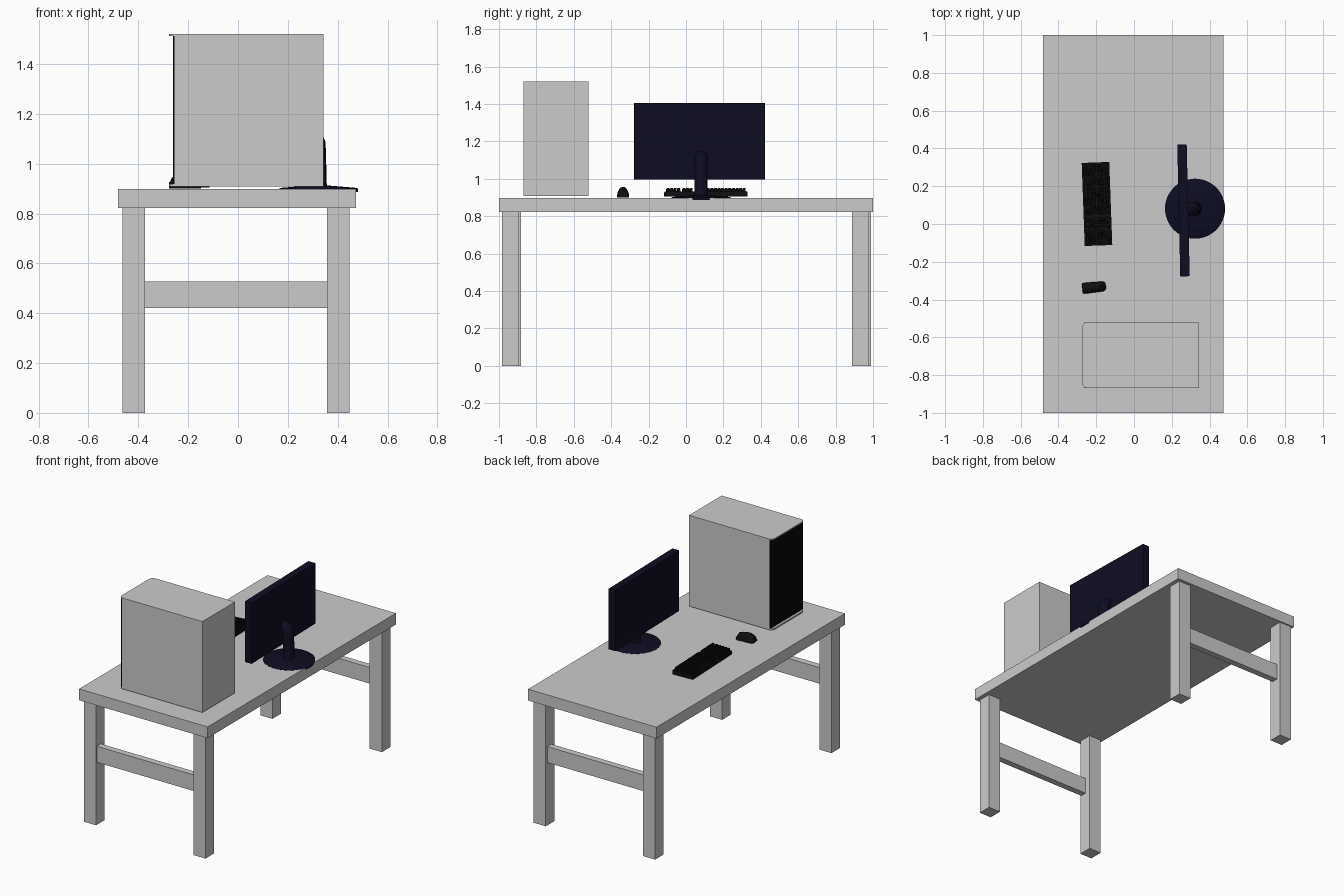
import bpy, bmesh, math
from mathutils import Matrix, Vector

if "Cube" in bpy.data.objects:
    bpy.data.objects.remove(bpy.data.objects["Cube"])


def material(name, rgb):
    m = bpy.data.materials.new(name)
    m.diffuse_color = (*rgb, 1)
    m.use_nodes = True
    m.node_tree.nodes["Principled BSDF"].inputs["Base Color"].default_value = m.diffuse_color
    return m


GREY = material("light_grey", (0.6, 0.6, 0.6))
NAVY = material("dark_navy", (0.004, 0.004, 0.016))
BLACK = material("black", (0.002, 0.002, 0.002))
SOFT = material("soft_black", (0.005, 0.005, 0.005))


def finish(name, bm, mat, smooth=False):
    bmesh.ops.recalc_face_normals(bm, faces=bm.faces)
    me = bpy.data.meshes.new(name)
    bm.to_mesh(me)
    bm.free()
    me.materials.append(mat)
    ob = bpy.data.objects.new(name, me)
    bpy.context.collection.objects.link(ob)
    if smooth:
        bpy.ops.object.select_all(action='DESELECT')
        ob.select_set(True)
        bpy.context.view_layer.objects.active = ob
        bpy.ops.object.shade_smooth_by_angle(angle=math.radians(40))
    return ob


def add_box(bm, x0, x1, y0, y1, z0, z1):
    m = Matrix.Translation(((x0 + x1) / 2, (y0 + y1) / 2, (z0 + z1) / 2)) \
        @ Matrix.Diagonal((x1 - x0, y1 - y0, z1 - z0, 1))
    return bmesh.ops.create_cube(bm, size=1, matrix=m)['verts']


def box(name, mat, *dims):
    bm = bmesh.new()
    add_box(bm, *dims)
    return finish(name, bm, mat)


def loft(name, rings, mat):
    """Skin a list of equal-length rings and cap both ends."""
    bm = bmesh.new()
    rows = [[bm.verts.new(p) for p in r] for r in rings]
    n = len(rows[0])
    for a, b in zip(rows, rows[1:]):
        for i in range(n):
            bm.faces.new((a[i], a[(i + 1) % n], b[(i + 1) % n], b[i]))
    bm.faces.new(rows[0])
    bm.faces.new(rows[-1])
    return finish(name, bm, mat, True)


# Table: top, four legs, two end rails
box("table_top", GREY, -0.481, 0.474, -1, 1, 0.822, 0.898)
for side, x0, shift in (("left", -0.464, 0.011), ("right", 0.357, 0)):
    for end, y0 in (("front", -0.984), ("back", 0.888)):
        box(f"{end}_{side}_leg", GREY, x0, x0 + 0.09,
            y0 + shift, y0 + shift + 0.091, 0, 0.822)
box("front_rail", GREY, -0.374, 0.357, -0.965, -0.922, 0.42, 0.528)
box("back_rail", GREY, -0.374, 0.357, 0.917, 0.96, 0.42, 0.528)

# Computer case: body, black front, rounded lips above and below the front
box("case_body", GREY, -0.254, 0.343, -0.868, -0.522, 0.909, 1.52)
box("case_front_panel", BLACK, -0.261, -0.254, -0.868, -0.522, 0.919, 1.512)


def case_lip(name, z0, z1):
    r = 0.035
    pts = [(-0.252, -0.868), (-0.252, -0.522)]
    for cy, start in ((-0.522 - r, 90), (-0.868 + r, 180)):
        for k in range(7):
            a = math.radians(start + 15 * k)
            pts.append((-0.276 + 0.024 * (1 + math.cos(a)), cy + r * math.sin(a)))
    loft(name, [[(x, y, z) for x, y in pts] for z in (z0, z1)], GREY)


case_lip("case_top_lip", 1.512, 1.52)
case_lip("case_bottom_lip", 0.909, 0.919)

# Monitor: panel with a recessed screen on the side facing -x
bm = bmesh.new()
add_box(bm, -0.025, 0.025, -0.349, 0.349, 0.997, 1.404)
front = [f for f in bm.faces if f.normal.x < -0.9]
bmesh.ops.inset_region(bm, faces=front, thickness=0.025, depth=0)
bmesh.ops.translate(bm, verts=front[0].verts, vec=(0.004, 0, 0))
panel = finish("monitor_panel", bm, NAVY)
panel.location = (0.262, 0.072, 0)
panel.rotation_euler.z = math.radians(1.3)

# Monitor foot: shallow disc
SX, SY = 0.323, 0.081
loft("monitor_foot", [[(SX + r * math.cos(t * math.pi / 24),
                        SY + r * math.sin(t * math.pi / 24), z)
                       for t in range(48)]
                      for r, z in ((0.158, 0.887), (0.159, 0.899), (0.152, 0.903),
                                   (0.045, 0.912))], NAVY)

# Monitor neck: upright tube bending into the back of the panel
path = [(SX, 0.89), (SX - 0.002, 0.92), (SX - 0.005, 1.04)]
for k in range(1, 7):
    a = math.radians(15 * k)
    path.append((SX - 0.05 + 0.045 * math.cos(a), 1.07 + 0.045 * math.sin(a)))
rings = []
for i, (x, z) in enumerate(path):
    p, q = path[max(i - 1, 0)], path[min(i + 1, len(path) - 1)]
    d = Vector((q[0] - p[0], 0, q[1] - p[1])).normalized()
    n = Vector((d.z, 0, -d.x))
    r = 0.04 if i == 0 else 0.035
    rings.append([Vector((x, SY, z)) + r * (n * math.cos(t * math.pi / 10)
                  + Vector((0, 1, 0)) * math.sin(t * math.pi / 10))
                  for t in range(20)])
loft("monitor_neck", rings, NAVY)

# Keyboard: sloped tray and rows of tapered keys
KL, KW = 0.22, 0.073


def place_keyboard(ob):
    ob.location = (-0.196, 0.106, 0.9)
    ob.rotation_euler.z = math.radians(2.1)


bm = bmesh.new()
for v in add_box(bm, -KW, KW, -KL, KL, 0.004, 0.026):
    if v.co.z > 0.02 and v.co.x > 0:
        v.co.z += 0.006
place_keyboard(finish("keyboard_tray", bm, SOFT))

bm = bmesh.new()
blocks = ((0.212, 14), (-0.072, 3), (-0.138, 4))   # start of block, key columns
for row in range(6):
    x = -0.056 + row * 0.0215 + (0.004 if row == 5 else 0)
    top = 0.045 + row * 0.001
    for start, cols in blocks:
        c = 0
        while c < cols:
            # space bar in the nearest row
            span = 6 if (row == 0 and cols == 14 and c == 4) else 1
            y1 = start - c * 0.0192
            y0 = y1 - span * 0.0192 + 0.003
            vs = add_box(bm, x - 0.009, x + 0.009, y0, y1, 0.02, top)
            for v in vs:
                if v.co.z > 0.04:
                    v.co.x += (x - v.co.x) * 0.2
                    v.co.y += ((y0 + y1) / 2 - v.co.y) * (0.2 / span)
            c += span
place_keyboard(finish("keyboard_keys", bm, SOFT))

# Mouse: domed body lofted along its length, plus wheel
sections = ((-0.062, 0.024, 0.022), (-0.056, 0.028, 0.038), (-0.035, 0.029, 0.052),
            (-0.01, 0.028, 0.056), (0.02, 0.027, 0.05), (0.045, 0.027, 0.038),
            (0.057, 0.022, 0.026), (0.063, 0.012, 0.014))
mouse = loft("mouse_body", [[(x, w * math.cos(math.pi * t / 12),
                              0.003 + h * math.sin(math.pi * t / 12) ** 0.7)
                             for t in range(13)] for x, w, h in sections], SOFT)
bm = bmesh.new()
bmesh.ops.create_cone(bm, cap_ends=True, segments=16, radius1=0.01, radius2=0.01,
                      depth=0.007, matrix=Matrix.Translation((0.038, 0, 0.039))
                      @ Matrix.Rotation(math.pi / 2, 4, 'X'))
wheel = finish("mouse_wheel", bm, BLACK, True)
for ob in (mouse, wheel):
    ob.location = (-0.212, -0.335, 0.898)
    ob.rotation_euler.z = math.radians(6)
